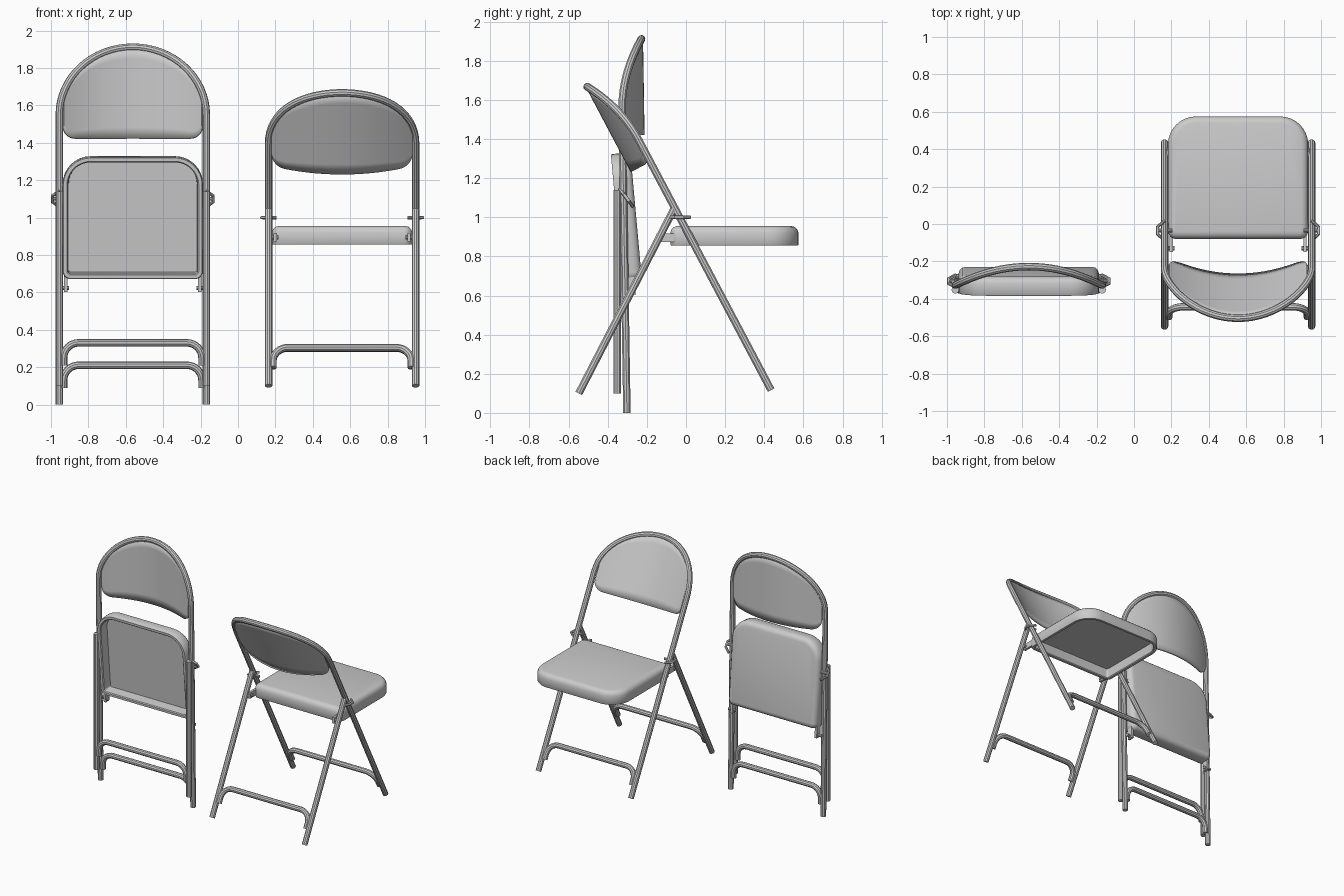
import bpy, bmesh
from math import sin, cos, pi, sqrt
from mathutils import Vector

if "Cube" in bpy.data.objects:
    bpy.data.objects.remove(bpy.data.objects["Cube"])

HALF, R = 0.393, 0.02          # half width between tubes, tube radius
ARCH_Z, ARCH_H, BOW = 1.55, 0.36, 0.105


def frame(cx, origin, depth, along):
    """Map local (x, depth, along) to world; 2D vectors are (y, z)."""
    o, d, a = Vector(origin), Vector(depth).normalized(), Vector(along).normalized()
    def f(x, dd, s):
        p = o + d * dd + a * s
        return Vector((cx + x, p.x, p.y))
    return f


def finish(ob, angle=0.6):
    bpy.ops.object.select_all(action='DESELECT')
    ob.select_set(True)
    bpy.context.view_layer.objects.active = ob
    if ob.type == 'CURVE':
        bpy.ops.object.convert(target='MESH')
    bpy.ops.object.shade_smooth_by_angle(angle=angle)


def tube(name, pts, r=R):
    cu = bpy.data.curves.new(name, 'CURVE')
    cu.dimensions = '3D'
    cu.bevel_depth, cu.bevel_resolution, cu.use_fill_caps = r, 3, True
    sp = cu.splines.new('POLY')
    sp.points.add(len(pts) - 1)
    for q, p in zip(sp.points, pts):
        q.co = (*p, 1)
    ob = bpy.data.objects.new(name, cu)
    bpy.context.collection.objects.link(ob)
    finish(ob)


def mesh(name, bm, solid=0):
    bmesh.ops.recalc_face_normals(bm, faces=bm.faces)
    me = bpy.data.meshes.new(name)
    bm.to_mesh(me)
    bm.free()
    ob = bpy.data.objects.new(name, me)
    bpy.context.collection.objects.link(ob)
    if solid:
        m = ob.modifiers.new('thickness', 'SOLIDIFY')
        m.thickness, m.offset = solid, 0
    finish(ob)


def bow(x):
    return BOW * max(0, 1 - (x / HALF) ** 2)


def back_frame(name, f, foot):
    pts = [(-HALF, foot), (-HALF, 0.8), (-HALF, 1.3)]
    pts += [(-HALF * cos(pi * i / 32), ARCH_Z + ARCH_H * sin(pi * i / 32)) for i in range(33)]
    pts += [(HALF, 1.3), (HALF, 0.8), (HALF, foot)]
    tube(name, [f(x, bow(x), s) for x, s in pts])


def crossbar(name, f, s, drop=0.12, w=0.37, r=0.08):
    arc = [(w - r + r * cos(pi * i / 16), s - r + r * sin(pi * i / 16)) for i in range(9)]
    half = [(w, s - drop)] + arc
    pts = half + [(-x, z) for x, z in reversed(half)]
    tube(name, [f(x, 0, z) for x, z in pts])


def backrest(name, f):
    # curved panel filling the arch, with rounded lower corners
    bm = bmesh.new()
    w, r, n, m = 0.372, 0.07, 40, 8
    cols = []
    for i in range(n + 1):
        x = -w * cos(pi * i / n)
        t = max(0, abs(x) - (w - r))
        lo = 1.42 + r - sqrt(max(0, r * r - t * t))
        hi = ARCH_Z + ARCH_H * sqrt(1 - (x / HALF) ** 2)
        cols.append([bm.verts.new(f(x, bow(x) - 0.002, lo + (hi - lo) * j / m)) for j in range(m + 1)])
    for a, b in zip(cols, cols[1:]):
        for j in range(m):
            bm.faces.new((a[j], b[j], b[j + 1], a[j + 1]))
    mesh(name, bm, 0.02)


def seat_outline(inset, w=0.375, length=0.655):
    pts = []
    for sx, front, start in ((1, 0, -pi / 2), (1, 1, 0), (-1, 1, pi / 2), (-1, 0, pi)):
        r = 0.15 if front else 0.045
        cx, cv = sx * (w - r), (length - r if front else r)
        for i in range(9):
            a = start + pi / 2 * i / 8
            pts.append((cx + (r - inset) * cos(a), cv + (r - inset) * sin(a)))
    return pts


def seat(name, f):
    # pan seat: hollow below, rolled top edge
    profile = [(0.032, 0.075), (0.028, 0.006), (0.022, 0), (0.004, 0), (0, 0.006),
               (0, 0.065), (0.006, 0.083), (0.018, 0.095), (0.036, 0.1)]
    bm = bmesh.new()
    rings = [[bm.verts.new(f(x, h, v)) for x, v in seat_outline(i)] for i, h in profile]
    for a, b in zip(rings, rings[1:]):
        for k in range(len(a)):
            l = (k + 1) % len(a)
            bm.faces.new((a[k], a[l], b[l], b[k]))
    bm.faces.new(rings[0])
    bm.faces.new(rings[-1])
    mesh(name, bm)


def bracket(name, f, side):
    # hinge plate at the rear corner of the seat
    bm = bmesh.new()
    bmesh.ops.create_cube(bm, size=1)
    for v in bm.verts:
        v.co = f(side * 0.358 + v.co.x * 0.018, 0.04 + v.co.y * 0.045, -0.025 + v.co.z * 0.09)
    mesh(name, bm)


def chair(tag, main, rear, pan, foot, rear_len, hinge, hinge_dir):
    back_frame(tag + '_back_frame', main, foot)
    crossbar(tag + '_front_crossbar', main, foot + 0.21)
    crossbar(tag + '_rear_crossbar', rear, 0.23)
    backrest(tag + '_backrest', main)
    seat(tag + '_seat', pan)
    cx, (hy, hz), (dy, dz) = main(0, 0, 0).x, hinge, hinge_dir
    for side, label in ((-1, 'left'), (1, 'right')):
        tube(f'{tag}_rear_leg_{label}', [rear(side * HALF, 0, 0), rear(side * HALF, 0, rear_len)])
        bracket(f'{tag}_seat_bracket_{label}', pan, side)
        tube(f'{tag}_seat_pin_{label}', [pan(side * x, 0.04, -0.05) for x in (0.34, 0.395)], 0.012)
        # bent strap linking the two tubes
        strap = [(0.39, -0.055), (0.43, -0.02), (0.43, 0.02), (0.39, 0.055)]
        tube(f'{tag}_hinge_strap_{label}',
             [(cx + side * x, hy + dy * t, hz + dz * t) for x, t in strap], 0.009)
        tube(f'{tag}_hinge_pin_{label}',
             [(cx + side * x, hy, hz) for x in (0.35, 0.425)], 0.01)


# folded chair, facing the front
X = -0.5625
chair('folded', frame(X, (-0.302, 0), (1, 0.016), (-0.016, 1)),
      frame(X, (-0.352, 0.1), (1, 0), (0, 1)),
      frame(X, (-0.325, 0.67), (0.995, 0.09), (-0.09, 0.995)),
      0.0, 1.04, (-0.305, 1.10), (0.6, -0.8))

# open chair, facing the back
X = 0.5565
chair('open', frame(X, (0.482, 0.028), (-0.884, -0.468), (-0.468, 0.884)),
      frame(X, (-0.548, 0.1), (0.889, -0.459), (0.459, 0.889)),
      frame(X, (-0.08, 0.855), (0, 1), (1, 0)),
      0.1, 1.06, (-0.035, 1.0), (1, 0))
